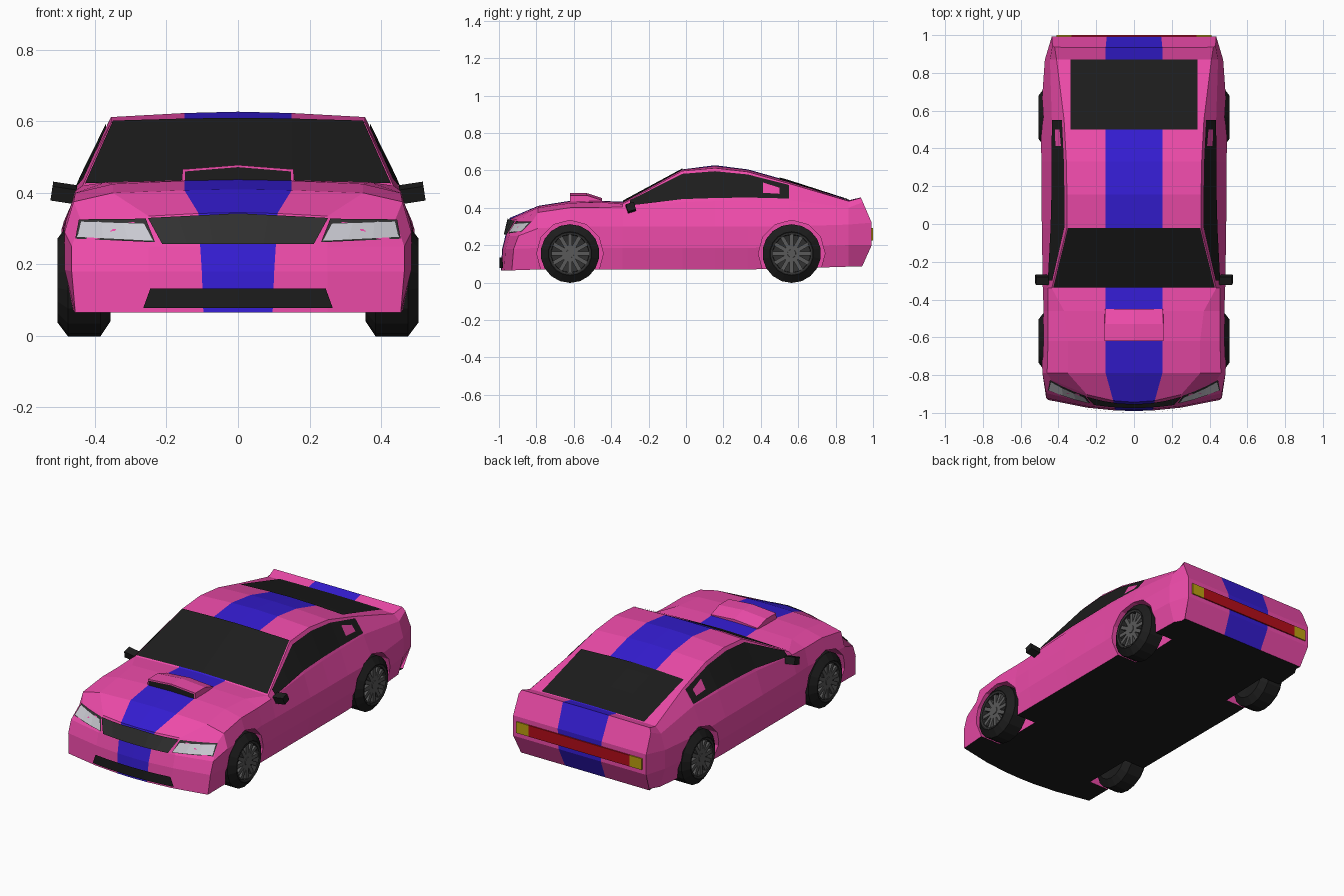
import bpy, bmesh
from math import sin, cos, pi
from mathutils import Vector, Matrix

if "Cube" in bpy.data.objects:
    bpy.data.objects.remove(bpy.data.objects["Cube"])


def material(name, r, g, b):
    m = bpy.data.materials.new(name)
    m.diffuse_color = (r, g, b, 1)
    m.use_nodes = True
    m.node_tree.nodes["Principled BSDF"].inputs["Base Color"].default_value = m.diffuse_color
    return m


PINK = material("pink_paint", .85, .07, .40)
BLUE = material("blue_paint", .035, .012, .65)
BLACK = material("black", .012, .012, .012)
GRILLE = material("dark_grey", .03, .03, .03)
RIM = material("rim_grey", .10, .10, .10)
LAMP = material("lamp_glass", .58, .58, .63)
RED = material("red_lamp", .45, .004, .01)
AMBER = material("amber_lamp", .5, .35, .005)


def finish(bm, name, mats, mirror=True, closed=True):
    if mirror:
        d = bmesh.ops.duplicate(bm, geom=bm.verts[:] + bm.edges[:] + bm.faces[:])
        new = d["geom"]
        for v in [g for g in new if isinstance(g, bmesh.types.BMVert)]:
            v.co.x *= -1
        bmesh.ops.reverse_faces(bm, faces=[g for g in new if isinstance(g, bmesh.types.BMFace)])
    bmesh.ops.remove_doubles(bm, verts=bm.verts[:], dist=1e-4)
    bm.normal_update()
    if closed:
        bmesh.ops.recalc_face_normals(bm, faces=bm.faces[:])
    else:
        for f in bm.faces:
            if f.normal.dot(f.calc_center_median() - Vector((0, 0, .25))) < 0:
                f.normal_flip()
    me = bpy.data.meshes.new(name)
    bm.to_mesh(me)
    bm.free()
    for m in mats:
        me.materials.append(m)
    ob = bpy.data.objects.new(name, me)
    bpy.context.collection.objects.link(ob)
    return ob


def grid(bm, rows, mat=lambda r, c: 0):
    vs = [[bm.verts.new(p) for p in row] for row in rows]
    for r in range(len(vs) - 1):
        for c in range(len(vs[r]) - 1):
            f = bm.faces.new((vs[r][c], vs[r][c + 1], vs[r + 1][c + 1], vs[r + 1][c]))
            f.material_index = mat(r, c)


def panel(name, rows, mat):
    bm = bmesh.new()
    grid(bm, rows)
    return finish(bm, name, [mat], closed=False)


def box(bm, centre, size, rot=Matrix()):
    m = Matrix.Translation(centre) @ rot @ Matrix.Diagonal((*size, 1))
    bmesh.ops.create_cube(bm, size=1, matrix=m)


# Body stations: y, sill x z, widest x z, shoulder x z, roof edge x z, centre z
ST = [
    (-.95, .455, .065, .465, .25, .44, .325, .25, .335, .345),
    (-.79, .46, .07, .485, .29, .46, .375, .35, .40, .41),
    (-.62, .46, .07, .49, .30, .455, .40, .35, .425, .437),
    (-.46, .46, .07, .478, .30, .455, .40, .37, .43, .437),
    (-.34, .46, .07, .483, .30, .455, .405, .435, .42, .432),
    (-.02, .46, .07, .488, .30, .445, .43, .355, .597, .605),
    (.155, .46, .07, .49, .30, .44, .435, .355, .612, .627),
    (.33, .46, .07, .49, .30, .44, .44, .358, .592, .605),
    (.55, .46, .075, .495, .30, .435, .44, .37, .53, .543),
    (.87, .44, .085, .472, .31, .445, .40, .41, .435, .44),
    (.935, .40, .085, .435, .32, .432, .43, .42, .453, .455),
]


def y_front(x, z):
    q = (x / .46) ** 2
    return -.99 + .06 * q + .24 * max(0, z - .15) + .9 * q * max(0, z - .24)


def y_rear(x, z):
    return .993 - .45 * max(0, .2 - z) - .43 * max(0, z - .32)


def sec(y):
    for a, b in zip(ST, ST[1:]):
        if y <= b[0]:
            t = (y - a[0]) / (b[0] - a[0])
            return [p + (q - p) * t for p, q in zip(a, b)]


def ring(s, end=None):
    y, xb, zb, xw, zw, xs, zs, xr, zr, zc = s
    st = .11 if y < -.9 else .15
    pts = [(0, zc), (st, zc - (zc - zr) * .25), (xr, zr), (xs, zs), (xw, zw),
           (xw, zb + .115), (xb, zb), (xr, zb), (st * .88, zb), (0, zb)]
    return [(x, end(x, z) if end else y, z) for x, z in pts]


def cap(bm, s, end):
    R = ring(s, end)
    rows = []
    for r in range(4):
        row = []
        for c in range(4):
            if r == 0:
                p = R[c]
            elif r == 3:
                p = R[9 - c]
            elif c == 3:
                p = R[3 + r]
            else:
                x = R[c][0] + (R[9 - c][0] - R[c][0]) * r / 3
                p = (x, end(x, R[3 + r][2]), R[3 + r][2])
            row.append(p)
        rows.append(row)
    grid(bm, rows, lambda r, c: 1 if c == 0 else 0)


# Body shell with stripe and black floor
bm = bmesh.new()
rings = [ring(s) for s in ST]
rings[0], rings[-1] = ring(ST[0], y_front), ring(ST[-1], y_rear)
grid(bm, rings, lambda r, c: 1 if c == 0 else (2 if c > 5 else 0))
cap(bm, ST[0], y_front)
cap(bm, ST[-1], y_rear)
body = finish(bm, "car_body", [PINK, BLUE, BLACK])

# Wheel arches cut from the body
AXLES = (("front", -.62), ("rear", .565))
bm = bmesh.new()
for _, y in AXLES:
    m = Matrix.Translation((.46, y, .155)) @ Matrix.Rotation(pi / 2, 4, 'Y')
    bmesh.ops.create_cone(bm, cap_ends=True, segments=12, radius1=.178, radius2=.178,
                          depth=.26, matrix=m)
cutter = finish(bm, "arch_cutter", [PINK])
cutter.hide_render = True
mod = body.modifiers.new("arches", 'BOOLEAN')
mod.operation, mod.solver, mod.object = 'DIFFERENCE', 'EXACT', cutter
bpy.context.view_layer.objects.active = body
bpy.ops.object.modifier_apply(modifier=mod.name)
bpy.data.objects.remove(cutter)


# Windows follow the body surface
def top_point(y, x):
    s = sec(y)
    xr, zr, zc = s[7:]
    zm = zc - (zc - zr) * .25
    z = zc + (zm - zc) * x / .15 if x < .15 else zm + (zr - zm) * (x - .15) / (xr - .15)
    return (x, y, z + .005)


def side_point(y, t):
    s = sec(y)
    return (s[5] + (s[7] - s[5]) * t + .005, y, s[6] + (s[8] - s[6]) * t + .001)


panel("windshield", [[top_point(y, x) for x in (0, .15, sec(y)[7] * .985)]
                     for y in (-.337, -.18, -.02)], BLACK)
panel("rear_window", [[top_point(y, x) for x in (0, .15, .335)] for y in (.50, .55, .71, .87)], BLACK)
panel("side_windows", [[side_point(y, t) for t in (.09, .9)]
                       for y in (-.30, -.16, -.02, .155, .33, .55)], BLACK)


# Front panels from corners: bottom inner, bottom outer, top inner, top outer
def front_panel(name, bi, bo, ti, to, off, mat):
    rows = []
    for a, b in ((bi, bo), (ti, to)):
        row = []
        for k in range(4):
            x, z = (a[i] + (b[i] - a[i]) * k / 3 for i in (0, 1))
            row.append((x, y_front(x, z) - off, z))
        rows.append(row)
    panel(name, rows, mat)


front_panel("grille", (0, .257), (.212, .257), (0, .343), (.252, .330), .010, GRILLE)
front_panel("headlight_surrounds", (.232, .262), (.455, .272), (.258, .328), (.445, .326), .006, GRILLE)
front_panel("headlights", (.236, .266), (.450, .277), (.262, .315), (.440, .321), .010, LAMP)
front_panel("lower_intake", (0, .078), (.265, .078), (0, .133), (.245, .133), .008, BLACK)

# Tail lamps
bm = bmesh.new()
box(bm, (0, .985, .258), (.66, .03, .066))
finish(bm, "tail_lamp", [RED], mirror=False)
bm = bmesh.new()
box(bm, (.37, .985, .258), (.08, .03, .066))
finish(bm, "turn_lamps", [AMBER])

# Hood scoop with dark mouth
bm = bmesh.new()
loop = [[(0, y, z), (.155 * w, y, z - .012), (.158 * w, y, .42), (0, y, .42)]
        for y, z, w in ((-.62, .478, 1), (-.53, .478, 1), (-.45, .452, .98))]
grid(bm, loop)
for sec_pts in (loop[0], loop[-1]):
    bm.faces.new([bm.verts.new(p) for p in sec_pts])
finish(bm, "hood_scoop", [PINK])
panel("scoop_mouth", [[(0, -.624, .437), (.148, -.624, .434)], [(0, -.624, .472), (.148, -.624, .460)]], BLACK)

# Door mirrors
bm = bmesh.new()
box(bm, (.487, -.295, .40), (.068, .045, .042), Matrix.Rotation(-.15, 4, 'Y') @ Matrix.Rotation(.3, 4, 'X'))
finish(bm, "door_mirrors", [BLACK])


# Wheels
def lathe(bm, profile, y, n=18):
    grid(bm, [[(x, y + r * cos(2 * pi * k / n), .155 + r * sin(2 * pi * k / n)) for x, r in profile]
              for k in [(j % n) + .5 for j in range(n + 1)]])


for end, y in AXLES:
    bm = bmesh.new()
    lathe(bm, [(.365, 0), (.357, .115), (.385, .157), (.475, .157), (.505, .117),
               (.50, .108), (.46, .10), (.455, 0)], y)
    finish(bm, end + "_tyres", [BLACK])
    bm = bmesh.new()
    lathe(bm, [(.46, 0), (.463, .1), (.501, .102), (.503, .111), (.47, .112), (.45, 0)], y)
    finish(bm, end + "_rims", [GRILLE])
    bm = bmesh.new()
    for k in range(12):
        rot = Matrix.Rotation(2 * pi * k / 12, 4, 'X')
        c = Vector((.482, y, .155)) + rot @ Vector((0, .062, 0))
        box(bm, c, (.025, .084, .022), rot)
    lathe(bm, [(.46, 0), (.46, .028), (.498, .022), (.498, 0)], y, 12)
    finish(bm, end + "_spokes", [RIM])
